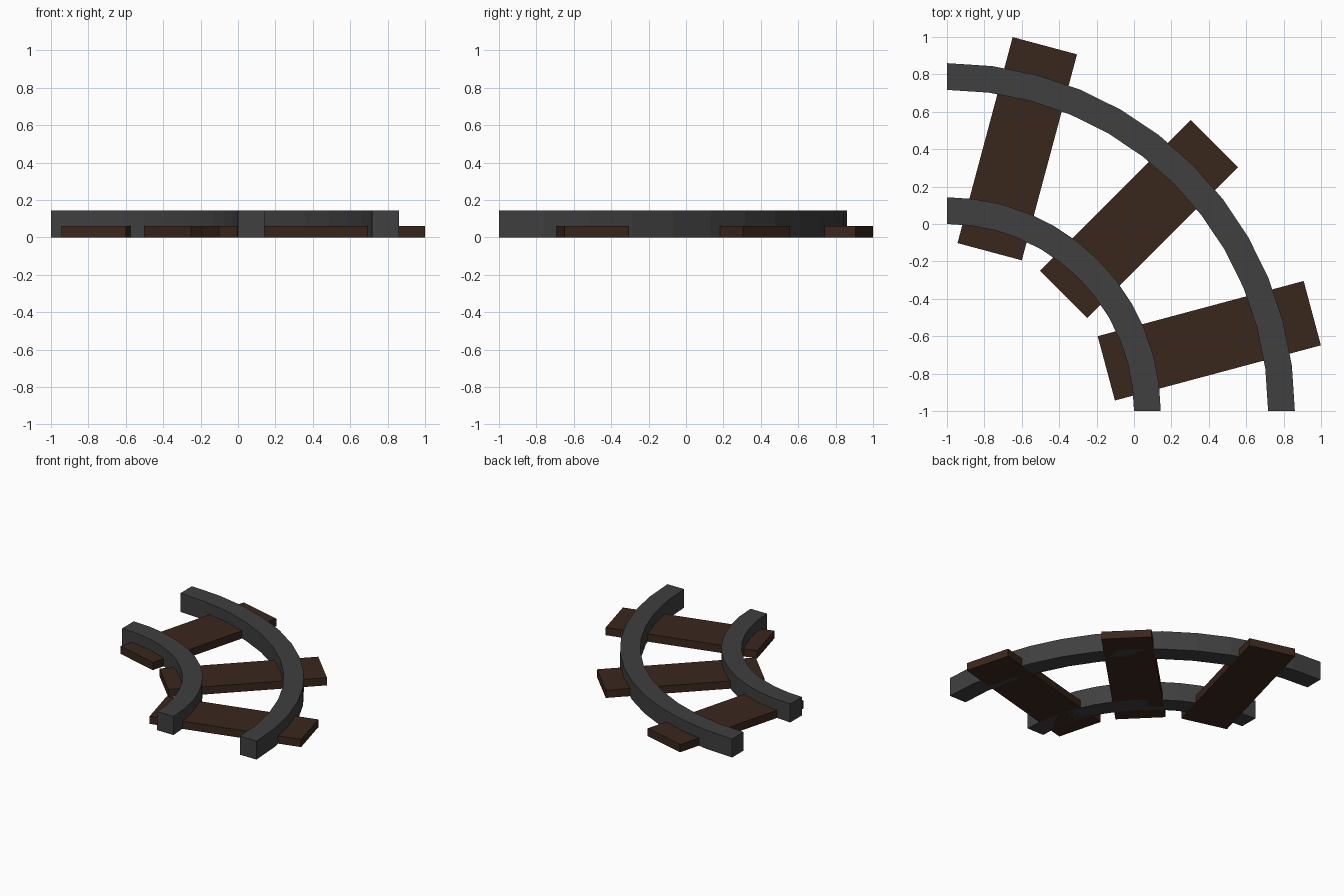
import bpy, bmesh, math
from mathutils import Matrix, Vector

if "Cube" in bpy.data.objects:
    bpy.data.objects.remove(bpy.data.objects["Cube"])

CENTRE = Vector((-1.0, -1.0, 0.0))   # centre of the curve
SEGMENTS = 12                        # facets per quarter turn


def material(name, rgb):
    m = bpy.data.materials.new(name)
    m.diffuse_color = (*rgb, 1.0)
    m.use_nodes = True
    m.node_tree.nodes["Principled BSDF"].inputs["Base Color"].default_value = m.diffuse_color
    return m


def finish(bm, name, mat):
    bmesh.ops.recalc_face_normals(bm, faces=bm.faces[:])
    mesh = bpy.data.meshes.new(name)
    bm.to_mesh(mesh)
    bm.free()
    mesh.materials.append(mat)
    obj = bpy.data.objects.new(name, mesh)
    obj.location = CENTRE
    bpy.context.collection.objects.link(obj)


def rail(name, r_in, r_out, height, mat):
    # Rectangular section swept through a quarter circle, with end caps
    bm = bmesh.new()
    rings = []
    for i in range(SEGMENTS + 1):
        a = math.pi / 2 * i / SEGMENTS
        section = ((r_in, 0), (r_out, 0), (r_out, height), (r_in, height))
        rings.append([bm.verts.new((r * math.cos(a), r * math.sin(a), z))
                      for r, z in section])
    for p, q in zip(rings, rings[1:]):
        for k in range(4):
            n = (k + 1) % 4
            bm.faces.new((p[k], p[n], q[n], q[k]))
    bm.faces.new(rings[0])
    bm.faces.new(rings[-1])
    finish(bm, name, mat)


def sleeper(name, angle, mat, radius=1.452, length=1.14, width=0.356, height=0.06):
    # Plank lying along the radius of the curve
    bm = bmesh.new()
    bmesh.ops.create_cube(bm, size=1, matrix=(
        Matrix.Rotation(math.radians(angle), 4, 'Z')
        @ Matrix.Translation((radius, 0, height / 2))
        @ Matrix.Diagonal((length, width, height, 1))))
    finish(bm, name, mat)


steel = material("dark_steel", (0.05, 0.05, 0.05))
wood = material("dark_wood", (0.042, 0.02, 0.012))

# Rails
rail("inner_rail", 1.0, 1.143, 0.145, steel)
rail("outer_rail", 1.717, 1.86, 0.145, steel)

# Sleepers
for i, angle in enumerate((15, 45, 75), 1):
    sleeper(f"sleeper_{i}", angle, wood)
